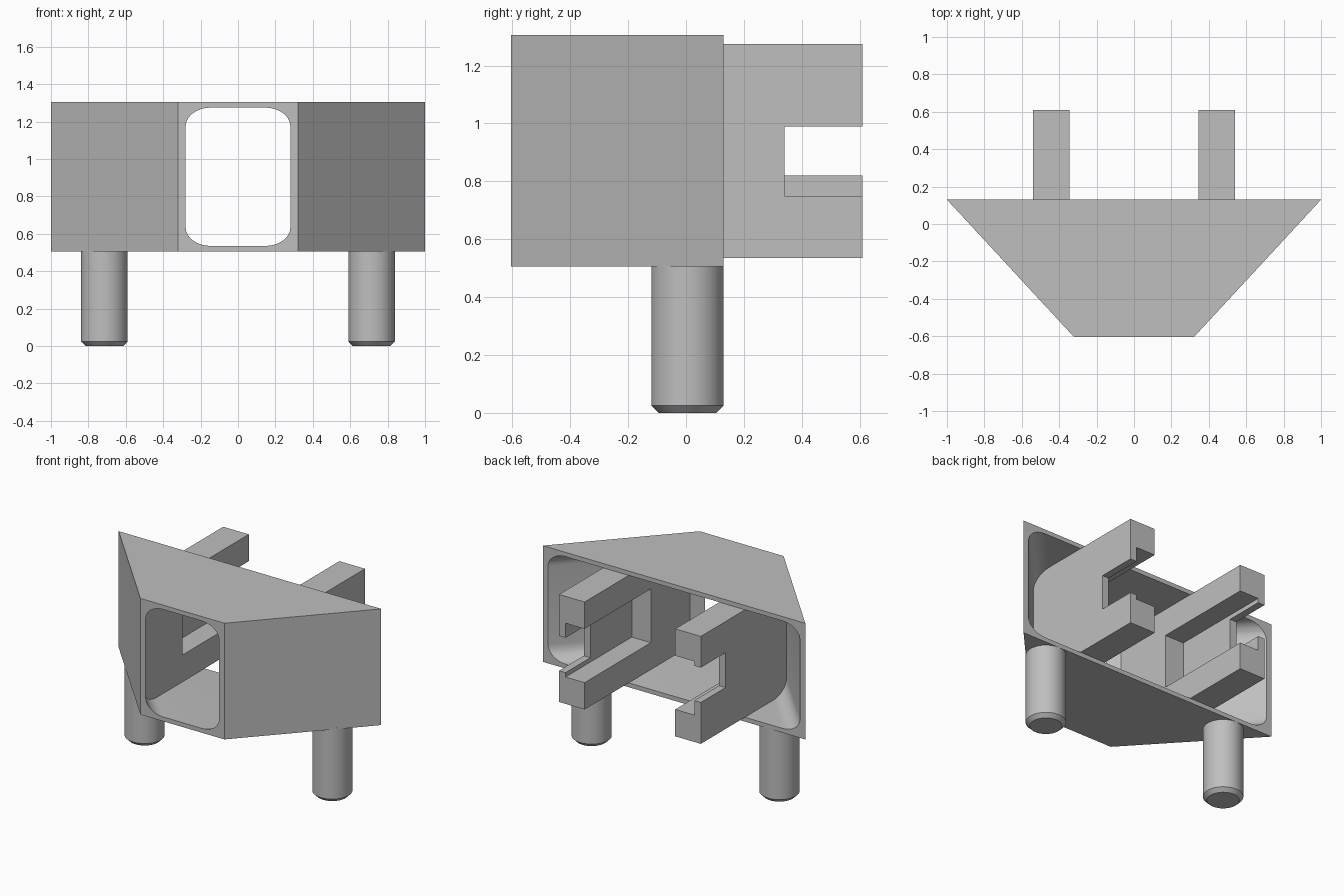
import bpy, bmesh
from math import cos, sin, pi

if "Cube" in bpy.data.objects:
    bpy.data.objects.remove(bpy.data.objects["Cube"], do_unlink=True)

GREY = (0.52, 0.52, 0.52, 1)
grey = bpy.data.materials.new("plain grey")
grey.use_nodes = True
grey.diffuse_color = GREY
grey.node_tree.nodes["Principled BSDF"].inputs["Base Color"].default_value = GREY

BOTTOM, TOP = 0.505, 1.305      # housing
FRONT, BACK = -0.605, 0.13
WALL = 0.03
MID = (BOTTOM + TOP) / 2


def loft(name, rings):
    """Closed solid through matching rings of points."""
    bm = bmesh.new()
    loops = [[bm.verts.new(p) for p in ring] for ring in rings]
    n = len(loops[0])
    for a, b in zip(loops, loops[1:]):
        for i in range(n):
            j = (i + 1) % n
            bm.faces.new((a[i], a[j], b[j], b[i]))
    bm.faces.new(loops[0])
    bm.faces.new(loops[-1])
    bmesh.ops.recalc_face_normals(bm, faces=bm.faces)
    mesh = bpy.data.meshes.new(name)
    bm.to_mesh(mesh)
    bm.free()
    mesh.materials.append(grey)
    obj = bpy.data.objects.new(name, mesh)
    bpy.context.collection.objects.link(obj)
    return obj


def prism(name, plan, z0, z1):
    return loft(name, [[(x, y, z) for x, y in plan] for z in (z0, z1)])


def activate(obj):
    bpy.ops.object.select_all(action='DESELECT')
    obj.select_set(True)
    bpy.context.view_layer.objects.active = obj


def cut(obj, cutter):
    mod = obj.modifiers.new("cut", 'BOOLEAN')
    mod.operation, mod.solver, mod.object = 'DIFFERENCE', 'EXACT', cutter
    activate(obj)
    bpy.ops.object.modifier_apply(modifier=mod.name)
    bpy.data.objects.remove(cutter, do_unlink=True)


def smooth(obj):
    activate(obj)
    bpy.ops.object.shade_smooth_by_angle(angle=pi / 6)


def rounded_section(y):
    """Rounded rectangle whose width grows towards the back."""
    half = 0.28 + (y - FRONT) / (BACK - FRONT) * 0.68
    rx, rz, steps = 0.135, 0.10, 8
    h = (TOP - BOTTOM) / 2 - WALL
    pts = []
    for corner, (sx, sz) in enumerate([(1, 1), (-1, 1), (-1, -1), (1, -1)]):
        for k in range(steps + 1):
            a = (corner + k / steps) * pi / 2
            pts.append((sx * (half - rx) + rx * cos(a), y,
                        MID + sz * (h - rz) + rz * sin(a)))
    return pts


# Flared housing with a tapering rounded passage
housing = prism("housing", [(-0.32, FRONT), (0.32, FRONT), (1, BACK), (-1, BACK)],
                BOTTOM, TOP)
cut(housing, loft("passage", [rounded_section(FRONT - 0.05), rounded_section(BACK + 0.05)]))
smooth(housing)


def rect(x0, x1, y0, y1):
    return [(x0, y0), (x1, y0), (x1, y1), (x0, y1)]


# Slotted prongs: deep inner pocket, shallower slot through the outer skin
IN, OUT, TIP = 0.345, 0.54, 0.61
for name, turned in (("left_prong", False), ("right_prong", True)):
    prong = prism(name, [(IN, -0.555), (OUT, -0.345), (OUT, TIP), (IN, TIP)],
                  BOTTOM + WALL, TOP - WALL)
    cut(prong, prism("pocket", rect(IN - 0.1, OUT - 0.05, -0.11, TIP + 0.1), 0.72, 1.09))
    cut(prong, prism("slot", rect(IN - 0.1, OUT + 0.1, 0.34, TIP + 0.1), 0.75, 0.99))
    if turned:  # half turn about the long axis
        for v in prong.data.vertices:
            v.co.x, v.co.z = -v.co.x, 2 * MID - v.co.z

# Round legs with a chamfered foot
for name, x in (("left_leg", 0.715), ("right_leg", -0.715)):
    rings = [[(x + r * cos(2 * pi * k / 48), 0.005 + r * sin(2 * pi * k / 48), z)
              for k in range(48)]
             for r, z in ((0.1, 0), (0.125, 0.025), (0.125, BOTTOM + 0.01))]
    smooth(loft(name, rings))
